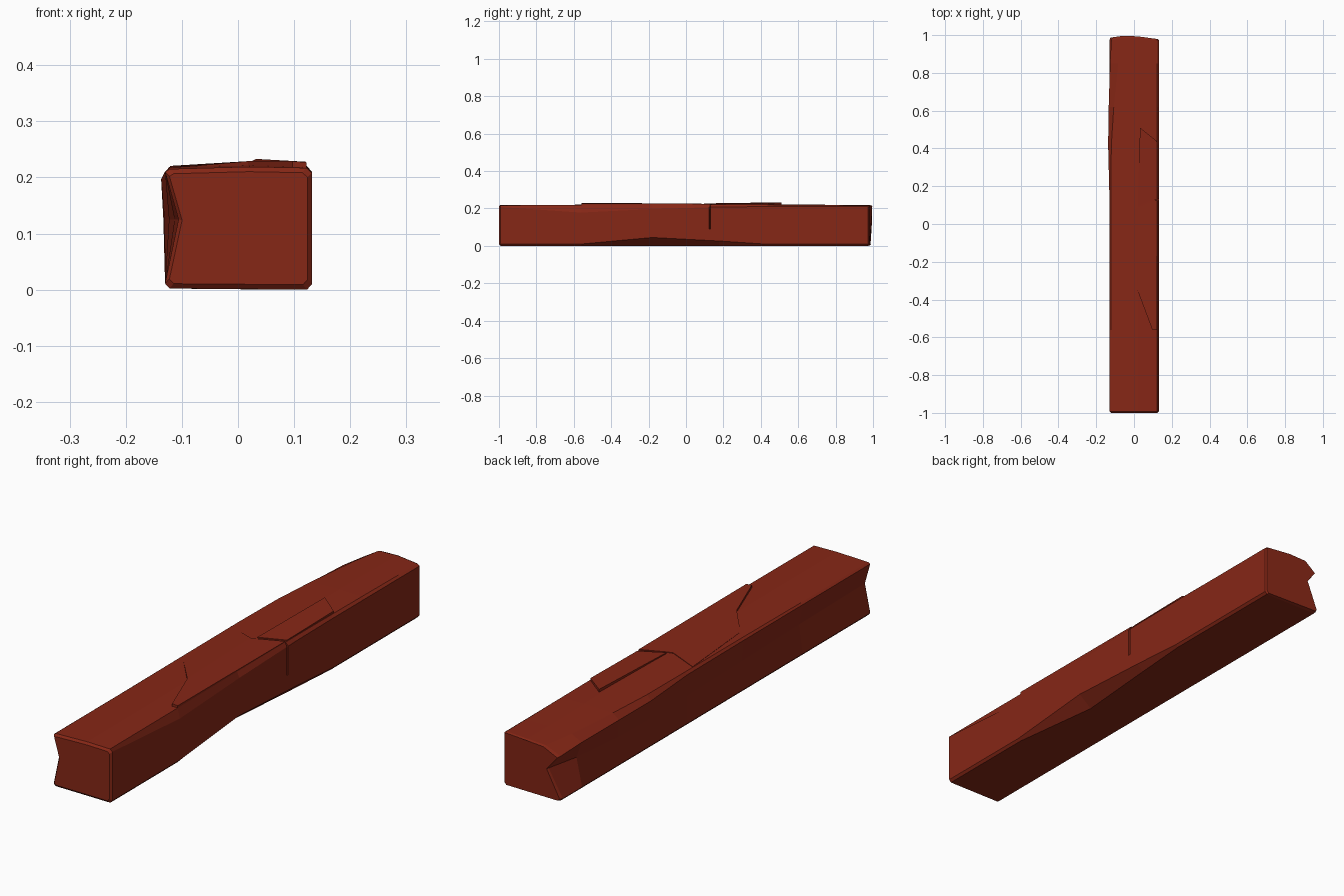
import bpy, bmesh

if "Cube" in bpy.data.objects:
    bpy.data.objects.remove(bpy.data.objects["Cube"])

mat = bpy.data.materials.new("red_wood")
mat.diffuse_color = (0.24, 0.02, 0.008, 1)
mat.use_nodes = True
mat.node_tree.nodes["Principled BSDF"].inputs["Base Color"].default_value = mat.diffuse_color


def make_object(name, bm):
    bmesh.ops.recalc_face_normals(bm, faces=bm.faces)
    mesh = bpy.data.meshes.new(name)
    bm.to_mesh(mesh)
    bm.free()
    mesh.materials.append(mat)
    ob = bpy.data.objects.new(name, mesh)
    bpy.context.collection.objects.link(ob)
    return ob


def prism(name, top, z0):
    """Solid under a polygon of (x, y, z) points, down to height z0."""
    bm = bmesh.new()
    a = [bm.verts.new(p) for p in top]
    b = [bm.verts.new((p[0], p[1], z0)) for p in top]
    n = len(top)
    bm.faces.new(a)
    bm.faces.new(b[::-1])
    for i in range(n):
        bm.faces.new((a[i], b[i], b[(i + 1) % n], a[(i + 1) % n]))
    return make_object(name, bm)


def section(y, groove, left, x_top, z_left, z_top, z_right, z_low, x_low):
    """Ring of the beam; the last ring values shape worn edges."""
    return [(-0.122, y, 0.002), (-0.13, y, 0.011), (groove, y, 0.125),
            (left, y, z_left), (x_top, y, z_top - 0.003), (0.02, y, z_top + 0.001),
            (0.122, y, z_top - 0.001), (0.132, y, z_right), (0.132, y, z_low),
            (x_low, y, 0.0)]


# Main beam: worn rings lofted along y
stations = [
    (-0.992, -0.106, -0.13, -0.122, 0.21, 0.218, 0.208, 0.010, 0.123),
    (-0.56, -0.113, -0.13, -0.122, 0.21, 0.219, 0.178, 0.010, 0.123),
    (-0.18, -0.123, -0.13, -0.122, 0.21, 0.221, 0.197, 0.045, 0.075),
    (0.18, -0.131, -0.131, -0.122, 0.209, 0.222, 0.208, 0.026, 0.105),
    (0.42, -0.133, -0.137, -0.12, 0.197, 0.221, 0.21, 0.010, 0.123),
    (0.62, -0.130, -0.134, -0.107, 0.195, 0.22, 0.21, 0.010, 0.123),
    (0.85, -0.105, -0.127, -0.084, 0.19, 0.218, 0.21, 0.010, 0.123),
    (0.98, -0.075, -0.12, -0.062, 0.18, 0.217, 0.21, 0.010, 0.123),
]
rings = [section(*s) for s in stations]
front = [(x * 0.94, -1.0, 0.11 + (z - 0.11) * 0.92) for x, y, z in rings[0]]
back = [(x * 0.96, 1.0 - abs(x + 0.03) * 0.13, 0.11 + (z - 0.11) * 0.97) for x, y, z in rings[-1]]
rings[-1] = [(x, 0.973 if abs(x) > 0.1 else 0.985, z) for x, y, z in rings[-1]]
rings = [front] + rings + [back]
bm = bmesh.new()
loops = [[bm.verts.new(p) for p in r] for r in rings]
for a, b in zip(loops, loops[1:]):
    for i in range(len(a)):
        j = (i + 1) % len(a)
        bm.faces.new((a[i], a[j], b[j], b[i]))
bm.faces.new(loops[0])
bm.faces.new(loops[-1][::-1])
beam = make_object("beam", bm)

# Crack in the right side
crack = prism("crack_cutter", [(0.11, 0.128, 0.3), (0.15, 0.121, 0.3), (0.15, 0.135, 0.3)], 0.09)
crack.hide_render = True
crack.hide_viewport = True
cut = beam.modifiers.new("crack", 'BOOLEAN')
cut.operation = 'DIFFERENCE'
cut.object = crack
cut.solver = 'EXACT'

# Raised splinters on the top face
prism("back_splinter", [(0.02, 0.095, 0.227), (0.12, 0.142, 0.224), (0.12, 0.44, 0.228),
                        (0.032, 0.51, 0.233)], 0.2)
prism("front_splinter", [(0.122, -0.56, 0.227), (0.097, -0.56, 0.229), (0.018, -0.35, 0.229),
                         (0.0, 0.08, 0.225), (0.02, 0.085, 0.225), (0.122, 0.128, 0.225)], 0.2)
prism("left_splinter", [(0.018, -0.35, 0.229), (-0.09, -0.22, 0.2195), (-0.121, 0.13, 0.2205),
                        (0.0, 0.08, 0.225)], 0.2)
